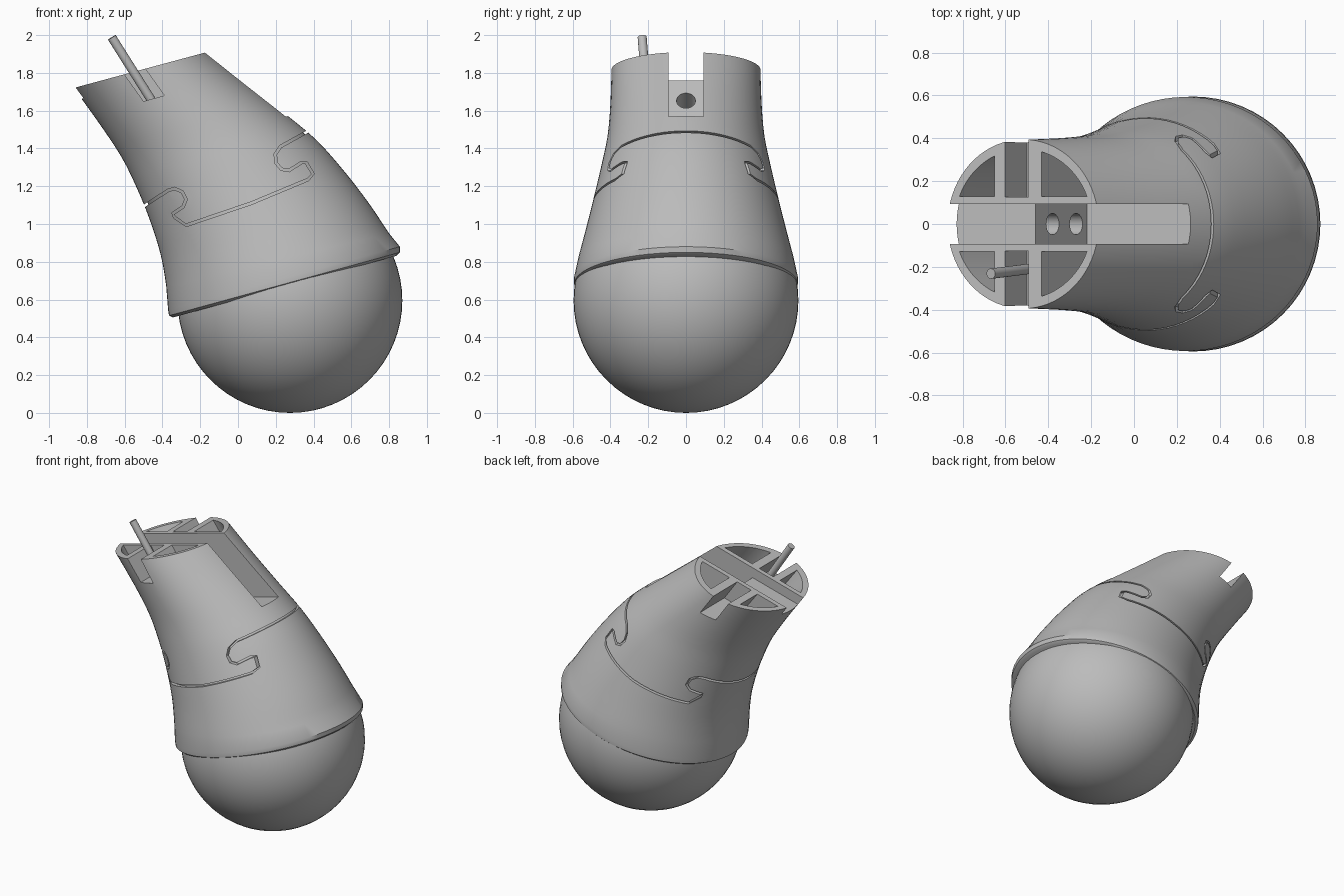
import bpy, bmesh, math
from mathutils import Vector

if "Cube" in bpy.data.objects:
    bpy.data.objects.remove(bpy.data.objects["Cube"], do_unlink=True)

grey = bpy.data.materials.new("plain_grey")
grey.use_nodes = True
GREY = (0.5, 0.5, 0.5, 1)
grey.diffuse_color = GREY
grey.node_tree.nodes["Principled BSDF"].inputs["Base Color"].default_value = GREY


def make_object(name, bm):
    bmesh.ops.recalc_face_normals(bm, faces=bm.faces)
    mesh = bpy.data.meshes.new(name)
    bm.to_mesh(mesh)
    bm.free()
    obj = bpy.data.objects.new(name, mesh)
    bpy.context.collection.objects.link(obj)
    mesh.materials.append(grey)
    return obj


def activate(obj):
    bpy.ops.object.select_all(action="DESELECT")
    obj.select_set(True)
    bpy.context.view_layer.objects.active = obj


def smooth(obj, angle=35):
    activate(obj)
    bpy.ops.object.shade_smooth_by_angle(angle=math.radians(angle))


def cut(obj, cutter):
    """Subtract the cutter from the object, then drop the cutter."""
    mod = obj.modifiers.new("cut", "BOOLEAN")
    mod.operation, mod.solver, mod.object = "DIFFERENCE", "EXACT", cutter
    cutter.hide_render = True
    activate(obj)
    bpy.ops.object.modifier_apply(modifier=mod.name)
    bpy.data.objects.remove(cutter, do_unlink=True)


def prism(name, points, along):
    """Polygon swept along a vector."""
    bm = bmesh.new()
    face = bm.faces.new([bm.verts.new(p) for p in points])
    swept = bmesh.ops.extrude_face_region(bm, geom=[face], use_keep_orig=True)
    new = [v for v in swept["geom"] if isinstance(v, bmesh.types.BMVert)]
    bmesh.ops.translate(bm, verts=new, vec=along)
    return make_object(name, bm)


def rod(name, start, end, radius, sides=24):
    start, end = Vector(start), Vector(end)
    axis = end - start
    bm = bmesh.new()
    bmesh.ops.create_cone(bm, cap_ends=True, segments=sides, radius1=radius,
                          radius2=radius, depth=axis.length)
    turn = axis.to_track_quat("Z", "Y").to_matrix().to_4x4()
    bmesh.ops.transform(bm, matrix=turn, verts=bm.verts)
    bmesh.ops.translate(bm, verts=bm.verts, vec=(start + end) / 2)
    return make_object(name, bm)


# Body sections, top to rim: left x, left z, right x, right z, half width
SECTIONS = [
    (-.87, 1.72, -.165, 1.91, .395), (-.74, 1.54, .05, 1.74, .40),
    (-.62, 1.36, .26, 1.575, .415), (-.54, 1.20, .42, 1.44, .445),
    (-.47, 1.03, .57, 1.27, .485), (-.41, .84, .70, 1.10, .53),
    (-.38, .67, .80, .95, .572), (-.37, .545, .857, .88, .593),
    (-.365, .515, .857, .85, .592), (-.345, .505, .84, .832, .575),
]


def spline(a, b, c, d, t):
    return tuple(.5 * (2 * q + (r - p) * t + (2 * p - 5 * q + 4 * r - s) * t * t
                       + (3 * q - p - 3 * r + s) * t ** 3)
                 for p, q, r, s in zip(a, b, c, d))


def body_loft(name, inset=0.0, sides=72, steps=3):
    rows, last = [], len(SECTIONS) - 1
    for i in range(last):
        a, b, c, d = (SECTIONS[min(max(k, 0), last)] for k in range(i - 1, i + 3))
        count = steps if i < last - 3 else 1
        rows += [spline(a, b, c, d, j / count) for j in range(count)]
    rows.append(SECTIONS[-1])
    bm, rings = bmesh.new(), []
    for lx, lz, rx, rz, half in rows:
        left, right = Vector((lx, 0, lz)), Vector((rx, 0, rz))
        mid, reach = (left + right) / 2, (right - left) / 2
        reach *= 1 - inset / reach.length
        across = Vector((0, half - inset, 0))
        angles = [math.tau * k / sides for k in range(sides)]
        rings.append([bm.verts.new(mid + reach * math.cos(t) + across * math.sin(t))
                      for t in angles])
    for upper, lower in zip(rings, rings[1:]):
        for k in range(sides):
            n = (k + 1) % sides
            bm.faces.new((upper[k], upper[n], lower[n], lower[k]))
    bm.faces.new(rings[0])
    bm.faces.new(rings[-1])
    return make_object(name, bm)


body = body_loft("body_shell")

# Seam groove with a locking hook at each end
path = [Vector(p) for p in [
    (-.62, 1.02), (-.49, 1.10), (-.37, 1.178), (-.335, 1.188), (-.295, 1.17),
    (-.275, 1.13), (-.29, 1.092), (-.345, 1.055), (-.335, 1.035), (-.275, .993),
    (.07, 1.11), (.37, 1.235), (.397, 1.265), (.36, 1.327), (.335, 1.325), (.27, 1.283),
    (.23, 1.29), (.2, 1.325), (.198, 1.37), (.225, 1.41), (.36, 1.485), (.52, 1.57)]]
sides_a, sides_b = [], []
for i, p in enumerate(path):
    ahead = path[min(i + 1, len(path) - 1)] - path[max(i - 1, 0)]
    normal = Vector((-ahead.y, ahead.x)).normalized() * .007
    sides_a.append(p + normal)
    sides_b.append(p - normal)
outline = [(p.x, -1, p.y) for p in sides_a + sides_b[::-1]]
seam = prism("seam_cutter", outline, (0, 2, 0))
cut(seam, body_loft("seam_core", inset=.022))
cut(body, seam)

# Stepped slot running through the top
slot = [(-1.1, 1.59), (-.46, 1.76), (-.22, 1.44), (.5, 1.635), (.5, 2.2), (-1.1, 2.2)]
cut(body, prism("slot_cutter", [(x, -.093, z) for x, z in slot], (0, .186, 0)))

# Two drilled holes in the sloping slot wall
for x, z in ((-.38, 1.653), (-.27, 1.507)):
    cut(body, rod("hole_cutter", (x + .08, 0, z + .06), (x - .12, 0, z - .09), .05))

# Side notches and quarter pockets, repeated on both sides
notch = [(-.7, 1.93), (-.5, 1.65), (-.39, 1.68), (-.59, 1.96)]
axis = Vector((-.6, 0, .8))


def pocket(name, wall_x, sign, side):
    """Corner pocket bounded by two walls and an arc, sunk along the axis."""
    mid, rx, ry, inner = -.5175, .32, .35, .128
    start = math.asin(inner / ry)
    stop = math.acos(abs(wall_x - mid) / rx)
    flat = [(wall_x, inner)]
    for k in range(11):
        t = start + (stop - start) * k / 10
        flat.append((mid + sign * rx * math.cos(t), ry * math.sin(t)))
    points = [Vector((x, y * side, 1.72 + .27 * (x + .87))) + axis * .1 for x, y in flat]
    return prism(name, points, axis * -.48)


for side in (1, -1):
    points = [(x, side * .125, z) for x, z in notch]
    cut(body, prism("notch_cutter", points, (0, side * .5, 0)))
    cut(body, pocket("pocket_cutter", -.433, 1, side))
    cut(body, pocket("pocket_cutter", -.652, -1, side))
smooth(body)

# Round ball held in the rim
bm = bmesh.new()
bmesh.ops.create_uvsphere(bm, u_segments=64, v_segments=32, radius=.595)
bmesh.ops.translate(bm, verts=bm.verts, vec=(.275, 0, .595))
smooth(make_object("ball", bm))

# Thin pin standing in the front notch
smooth(rod("pin", (-.455, -.205, 1.65), (-.668, -.232, 1.988), .024))
